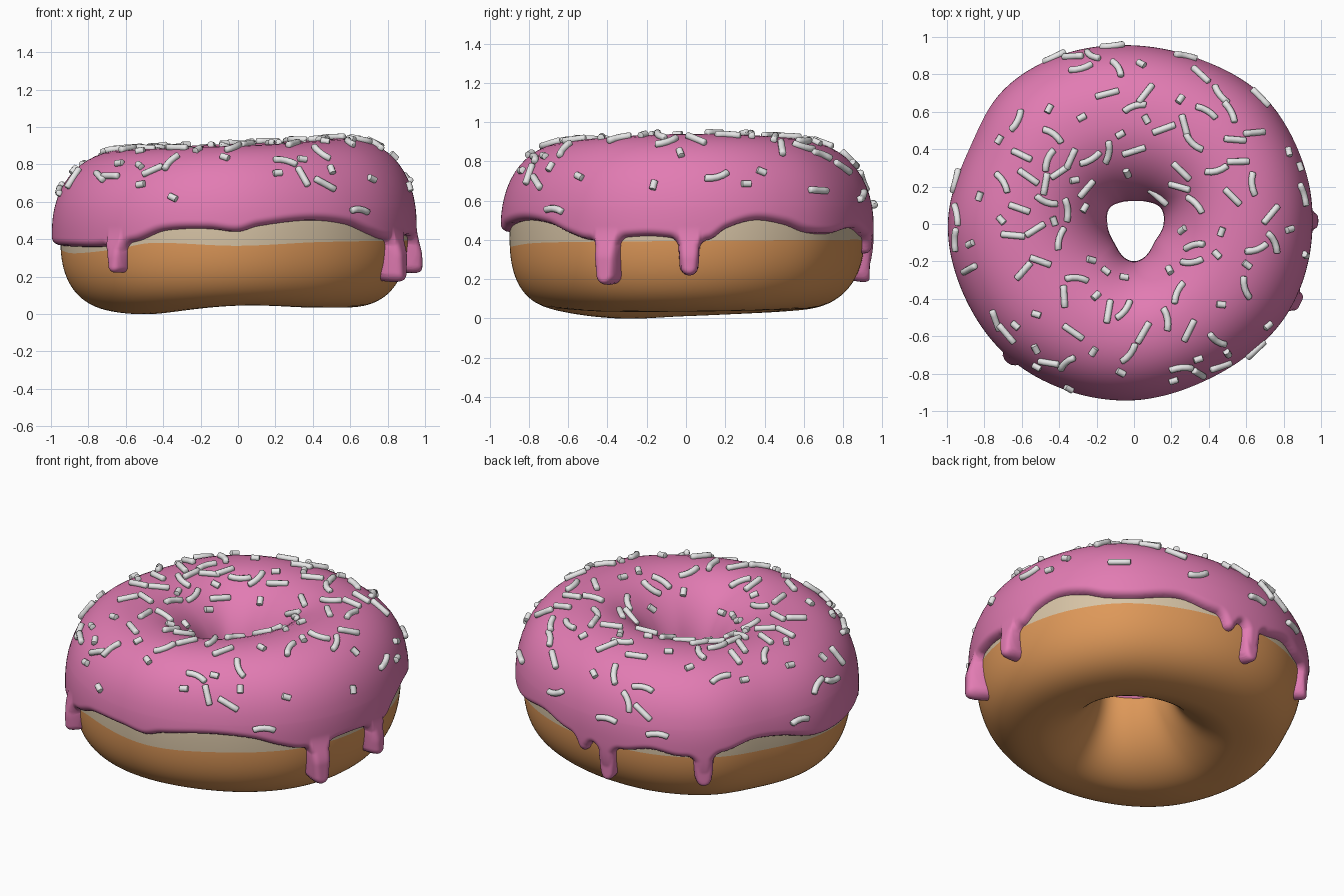
import bpy, math, random
from mathutils import Vector

if "Cube" in bpy.data.objects:
    bpy.data.objects.remove(bpy.data.objects["Cube"])

random.seed(7)
THICK = 0.045          # icing thickness


def material(name, rgb):
    m = bpy.data.materials.new(name)
    m.diffuse_color = (*rgb, 1)
    m.use_nodes = True
    m.node_tree.nodes["Principled BSDF"].inputs["Base Color"].default_value = m.diffuse_color
    return m


ORANGE = material("baked_orange", (0.73, 0.315, 0.10))
CREAM = material("pale_cream", (0.68, 0.55, 0.38))
PINK = material("pink_icing", (0.76, 0.20, 0.45))
WHITE = material("sprinkle_white", (0.8, 0.8, 0.8))


def ring(*knots):
    """Smooth periodic function of angle (degrees) through (angle, value) knots."""
    k = sorted((a % 360, v) for a, v in knots)

    def f(deg):
        deg %= 360
        n = len(k)
        i = max([j for j in range(n) if k[j][0] <= deg], default=n - 1)
        p = [k[(i + d) % n] for d in (-1, 0, 1, 2)]
        span = (p[2][0] - p[1][0]) % 360
        t = ((deg - p[1][0]) % 360) / span
        m1 = (p[2][1] - p[0][1]) / ((p[2][0] - p[0][0]) % 360) * span
        m2 = (p[3][1] - p[1][1]) / ((p[3][0] - p[1][0]) % 360) * span
        return ((2*t**3 - 3*t*t + 1) * p[1][1] + (t**3 - 2*t*t + t) * m1
                + (3*t*t - 2*t**3) * p[2][1] + (t**3 - t*t) * m2)
    return f


outer = ring((0, .955), (30, .968), (45, .972), (68, .95), (90, .955), (118, .99),
             (135, 1.0), (156, .97), (180, .995), (205, .985), (225, .98), (242, .966),
             (268, .945), (292, .925), (310, .93), (330, .95))
hole = ring((0, .158), (30, .166), (60, .137), (90, .122), (120, .134), (148, .152),
            (180, .14), (225, .145), (270, .198), (320, .145))
top = ring((0, .94), (90, .91), (180, .88), (270, .9))
bottom = ring((0, .035), (90, .045), (180, .012), (215, 0), (270, .045), (315, .035))
cream_line = ring((0, .395), (45, .40), (90, .40), (135, .385), (180, .35), (200, .325),
                  (225, .345), (240, .38), (270, .365), (300, .385))
hem = ring((-180, .37), (-155, .36), (-140, .36), (-125, .39), (-115, .445), (-100, .455),
           (-90, .44), (-83, .47), (-65, .50), (-50, .48), (-40, .43), (-32, .40),
           (-12, .42), (7, .40), (13, .46), (22, .50), (32, .48), (40, .44), (50, .43),
           (66, .46), (78, .42), (91, .40), (103, .40), (113, .43), (123, .40),
           (138, .42), (148, .46), (160, .44), (172, .385))
# angle, half width, lowest height, how far it hangs outside the widest outline
DRIPS = [(-132.5, .045, .22, .025), (-25.5, .06, .175, .035), (1, .052, .22, .03),
         (86, .042, .33, -.02), (96, .05, .19, -.02), (131, .05, .22, -.01)]


def section(deg):
    ro, ri = outer(deg) - THICK, hole(deg) + THICK
    zt, zb = top(deg) - THICK, bottom(deg)
    return ((ro + ri) / 2, (ro - ri) / 2, (zt + zb) / 2, (zt - zb) / 2,
            2.6 - .15 * math.sin(math.radians(deg)))


def power(sec, c, s):
    if c < 0:
        return 1.85 if s < 0 else 2.0
    return sec[4] if s < 0 else 2.3


def surface(deg, th, sec):
    """Dough surface point and normal: th = 0 outside, pi/2 top, pi inside."""
    rc, a, zc, b, _ = sec
    c, s = math.cos(th), math.sin(th)
    n = power(sec, c, s)
    sp = lambda v, e: math.copysign(abs(v) ** e, v)
    r, z = rc + a * sp(c, 2 / n), zc + b * sp(s, 2 / n)
    nr, nz = sp(c, 2 - 2 / n) / a, sp(s, 2 - 2 / n) / b
    p = math.radians(deg)
    d = Vector((math.cos(p), math.sin(p), 0))
    return d * r + Vector((0, 0, z)), (d * nr + Vector((0, 0, nz))).normalized()


def angle_at(sec, z, inside=False):
    s = max(-1, min(1, (z - sec[2]) / sec[3]))
    n = power(sec, -1 if inside else 1, s)
    th = math.asin(math.copysign(abs(s) ** (n / 2), s))
    return math.pi - th if inside else th


def rounding(e):
    q = 1 - max(0, min(e, 1))
    return math.sqrt(max(0, 1 - q * q))


def make(name, verts, faces, mats, index=None, sharp=None):
    me = bpy.data.meshes.new(name)
    me.from_pydata(verts, [], faces)
    for m in mats:
        me.materials.append(m)
    for i, p in enumerate(me.polygons):
        p.use_smooth = True
        if index:
            p.material_index = index[i]
    if sharp:
        me.set_sharp_from_angle(angle=sharp)
    ob = bpy.data.objects.new(name, me)
    bpy.context.collection.objects.link(ob)


# Dough: one row of edges follows the cream line
cols, low, mid, inn = 180, 24, 16, 44
rows = low + mid + inn
verts, faces, idx = [], [], []
for i in range(cols):
    deg = i * 360 / cols
    sec = section(deg)
    tb = angle_at(sec, cream_line(deg))
    h = math.pi / 2
    ths = [-h + (tb + h) * j / low for j in range(low)]
    ths += [tb + (h - tb) * j / mid for j in range(mid)]
    ths += [h + math.pi * j / inn for j in range(inn)]
    verts += [surface(deg, t, sec)[0] for t in ths]
    for j in range(rows):
        k, l = (i + 1) % cols, (j + 1) % rows
        faces.append((i*rows + j, k*rows + j, k*rows + l, i*rows + l))
        idx.append(1 if low <= j < low + mid else 0)
make("dough", verts, faces, [ORANGE, CREAM], idx)


# Icing: level rows cut off at the hem, which has round-ended drips
def turn(deg, c):
    return abs((deg - c + 180) % 360 - 180) * math.pi / 180 * .95


def edge(deg):
    z = hem(deg)
    for c, w, zb, _ in DRIPS:
        d = turn(deg, c)
        if d < w:
            return zb + w - math.sqrt(w*w - d*d)
        if d < w + .05:
            z -= .06 * (1 - rounding((d - w) / .05))
    return z


cols, side, cap, R = 720, 48, 28, .042
rows, z_low, z_high = side + cap, .17, .57
step = 2 * math.pi / cols * .95
E = [edge(i * 360 / cols) for i in range(cols)]
level = [z_low + (z_high - z_low) * j / side for j in range(side)] + [9] * (cap + 1)


def edge_distance(i, z):
    best = 9
    for k in range(-6, 6):
        ax, az = k * step, E[(i + k) % cols] - z
        bx, bz = step, E[(i + k + 1) % cols] - E[(i + k) % cols]
        t = max(0, min(1, -(ax*bx + az*bz) / (bx*bx + bz*bz)))
        best = min(best, math.hypot(ax + t*bx, az + t*bz))
    return best


verts, faces = [], []
for i in range(cols):
    deg = i * 360 / cols
    k = (i + 1) % cols
    sec = section(deg)
    th_high = angle_at(sec, z_high)
    t1 = angle_at(sec, .425 + .015 * math.sin(math.radians(deg * 3)), True)
    for j in range(rows):
        if j < side:
            z = max(level[j], E[i])
            th = angle_at(sec, z)
            e = 0 if level[j] <= E[i] else edge_distance(i, z)
        else:
            th = th_high + (t1 - th_high) * (j - side) / (cap - 1)
            e = (t1 - th) * .42
        p, n = surface(deg, th, sec)
        soft = rounding(e / R)
        p = p + n * (-.004 + (THICK + .004) * soft)
        for c, w, zb, hang in DRIPS:      # drips hang almost straight down
            if turn(deg, c) < w and j < side:
                r = math.hypot(p.x, p.y)
                f = max(0, min(1, (.47 - p.z) / .17))
                f = f * f * (3 - 2 * f) * soft
                grow = 1 + max(0, outer(deg) + hang - r) * f / r
                p = Vector((p.x * grow, p.y * grow, p.z))
        verts.append(p)
        if j < rows - 1 and not (level[j+1] <= E[i] and level[j+1] <= E[k]):
            faces.append((i*rows + j, k*rows + j, k*rows + j + 1, i*rows + j + 1))
used = sorted({v for f in faces for v in f})
new = {v: n for n, v in enumerate(used)}
make("icing", [verts[v] for v in used], [[new[v] for v in f] for f in faces], [PINK])

# Sprinkles: short, long and bent rods lying on the icing
verts, faces, spots = [], [], []


def sprinkle(pos, nrm, angle, length, bend):
    t = Vector((math.cos(angle), math.sin(angle), 0))
    t = (t - nrm * t.dot(nrm)).normalized()
    across = nrm.cross(t)
    rad, sides = .018, 10
    stations = [(-.5, .72), (-.46, 1), (-.23, 1), (0, 1), (.23, 1), (.46, 1), (.5, .72)]
    base = len(verts)
    for u, scale in stations:
        ang = u * bend
        x, y = ((length / bend * math.sin(ang), length / bend * (1 - math.cos(ang)))
                if bend else (u * length, 0))
        out = across * math.cos(ang) - t * math.sin(ang)
        centre = pos + t * x + across * y
        for s in range(sides):
            q = 2 * math.pi * s / sides
            verts.append(centre + (out * math.cos(q) + nrm * math.sin(q)) * rad * scale)
    for r in range(len(stations) - 1):
        for s in range(sides):
            s2 = (s + 1) % sides
            faces.append((base + r*sides + s, base + r*sides + s2,
                          base + (r+1)*sides + s2, base + (r+1)*sides + s))
    last = base + (len(stations) - 1) * sides
    faces.append([base + s for s in range(sides)][::-1])
    faces.append([last + s for s in range(sides)])


def scatter(x, y, angle, gap, kinds):
    r, deg = math.hypot(x, y), math.degrees(math.atan2(y, x))
    sec = section(deg)
    c = (r - sec[0]) / sec[1]
    if gap and not -.78 < c < .96:
        return
    c = max(-.9, min(.985, c))
    th = math.acos(math.copysign(abs(c) ** (power(sec, c, 1) / 2), c))
    p, n = surface(deg, th, sec)
    p = p + n * (THICK + .008)
    if all((p - s).length > gap for s in spots):
        spots.append(p)
        sprinkle(p, n, angle, *random.choice(kinds))


# x, y in hundredths and direction in degrees of the main sprinkles
MAIN = [-11, 90, 5, -31, 85, -45, -42, 88, 15, -8, 80, -70, -14, 68, 15, 6, 68, 55,
        26, 85, 40, 34, 76, -70, 44, 66, -65, 50, 58, -70, 64, 64, -55, 38, 59, -30,
        27, 52, -75, 16, 51, 20, 0, 41, 20, -14, 40, 85, -24, 36, 30, 27, 30, -45,
        27, 22, 0, 16, 18, -40, 36, 12, -35, 62, 21, -85, 71, 5, 45, 86, 15, -45,
        62, 47, 15, -56, 25, -35, -68, 22, -55, -38, 8, -80, -42, -8, 70, -64, -6, -5,
        -90, 5, -45, -91, -8, 60, -95, 23, 65, -84, -23, 20, -65, -56, -50,
        -32, -57, -35, -35, -71, 50, -14, -48, 80, -5, -48, 55, -2, -68, 55,
        5, -58, 60, 18, -51, -80, 29, -56, 65, 24, -38, 70, 33, -22, 0, 35, -12, 5,
        64, -66, 10, 44, -72, -25]
for i in range(0, len(MAIN), 3):
    scatter(MAIN[i] / 100, MAIN[i+1] / 100, math.radians(MAIN[i+2]), 0,
            [(.13, 0), (.13, .8), (.13, -.8)])
for attempt in range(4000):
    if len(spots) < 118:
        scatter(random.uniform(-1, 1), random.uniform(-1, 1), random.uniform(0, 6.28),
                .088, [(.05, 0), (.05, 0), (.12, 0), (.13, .9)])
make("sprinkles", verts, faces, [WHITE], sharp=math.radians(50))
